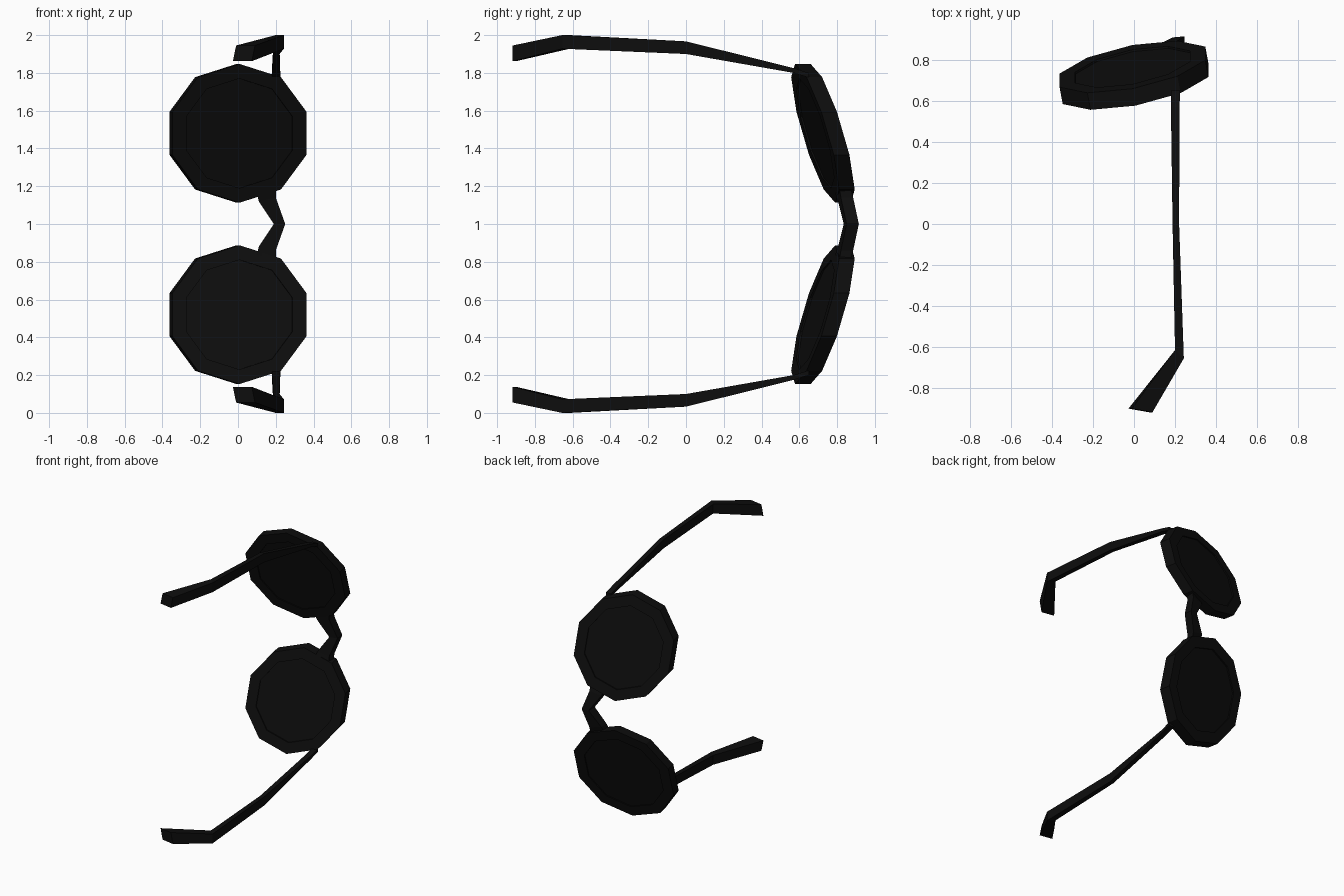
import bpy, bmesh, math

if "Cube" in bpy.data.objects:
    bpy.data.objects.remove(bpy.data.objects["Cube"])

black = bpy.data.materials.new("glossy black")
black.diffuse_color = (0.004, 0.004, 0.004, 1)
black.use_nodes = True
black.node_tree.nodes["Principled BSDF"].inputs["Base Color"].default_value = black.diffuse_color


def loft(name, rings):
    """Skin a list of equal-sized rings, cap both ends, mirror about z = 1."""
    bm = bmesh.new()
    vs = [[bm.verts.new((x, y, z - 1)) for x, y, z in r] for r in rings]
    n = len(rings[0])
    for a, b in zip(vs, vs[1:]):
        for i in range(n):
            j = (i + 1) % n
            bm.faces.new((a[i], a[j], b[j], b[i]))
    bm.faces.new(vs[0])
    bm.faces.new(vs[-1])
    bmesh.ops.recalc_face_normals(bm, faces=bm.faces)
    me = bpy.data.meshes.new(name)
    bm.to_mesh(me)
    bm.free()
    me.materials.append(black)
    ob = bpy.data.objects.new(name, me)
    ob.location = (0, 0, 1)
    bpy.context.collection.objects.link(ob)
    m = ob.modifiers.new("mirror", "MIRROR")
    m.use_axis = (False, False, True)
    m.use_mirror_merge = False
    return ob


# Lens with ten-sided rim: turned about z, swept back towards the outside
TURN, SWEEP = math.radians(10.5), -0.29


def lens_ring(r, t):
    pts = []
    for k in range(10):
        a = math.radians(90 + 36 * k)
        u, w = r * math.cos(a), r * 0.967 * math.sin(a)
        pts.append((u * math.cos(TURN) - t * math.sin(TURN),
                    0.725 + u * math.sin(TURN) + t * math.cos(TURN) + SWEEP * w,
                    1.48 + w))
    return pts


loft("lenses", [lens_ring(0.30, -0.032), lens_ring(0.30, -0.042),
                lens_ring(0.38, -0.042), lens_ring(0.38, 0.042),
                lens_ring(0.30, 0.042), lens_ring(0.30, 0.032)])

# Nose bridge, bent at the middle
loft("bridge", [
    [(0.19, 0.835, 1.0), (0.25, 0.85, 1.0), (0.245, 0.915, 1.0), (0.19, 0.91, 1.0)],
    [(0.11, 0.805, 1.12), (0.20, 0.82, 1.14), (0.20, 0.885, 1.14), (0.11, 0.87, 1.12)],
    [(0.10, 0.79, 1.16), (0.20, 0.81, 1.20), (0.20, 0.87, 1.20), (0.10, 0.85, 1.16)],
])


# Temple arms: each section is inner-x edge, outer-x edge and z range
def section(x0, y0, x1, y1, z0, z1, skew=0):
    return [(x0 - skew, y0, z0), (x1 - skew, y1, z0), (x1, y1, z1), (x0, y0, z1)]


loft("temple_arms", [
    section(0.18, 0.65, 0.225, 0.65, 1.775, 1.80),
    section(0.18, 0.57, 0.222, 0.57, 1.80, 1.825),
    section(0.188, 0.0, 0.22, 0.0, 1.90, 1.967),
    section(0.20, -0.615, 0.243, -0.655, 1.928, 2.0),
    section(-0.01, -0.90, 0.09, -0.918, 1.862, 1.945, 0.017),
])
